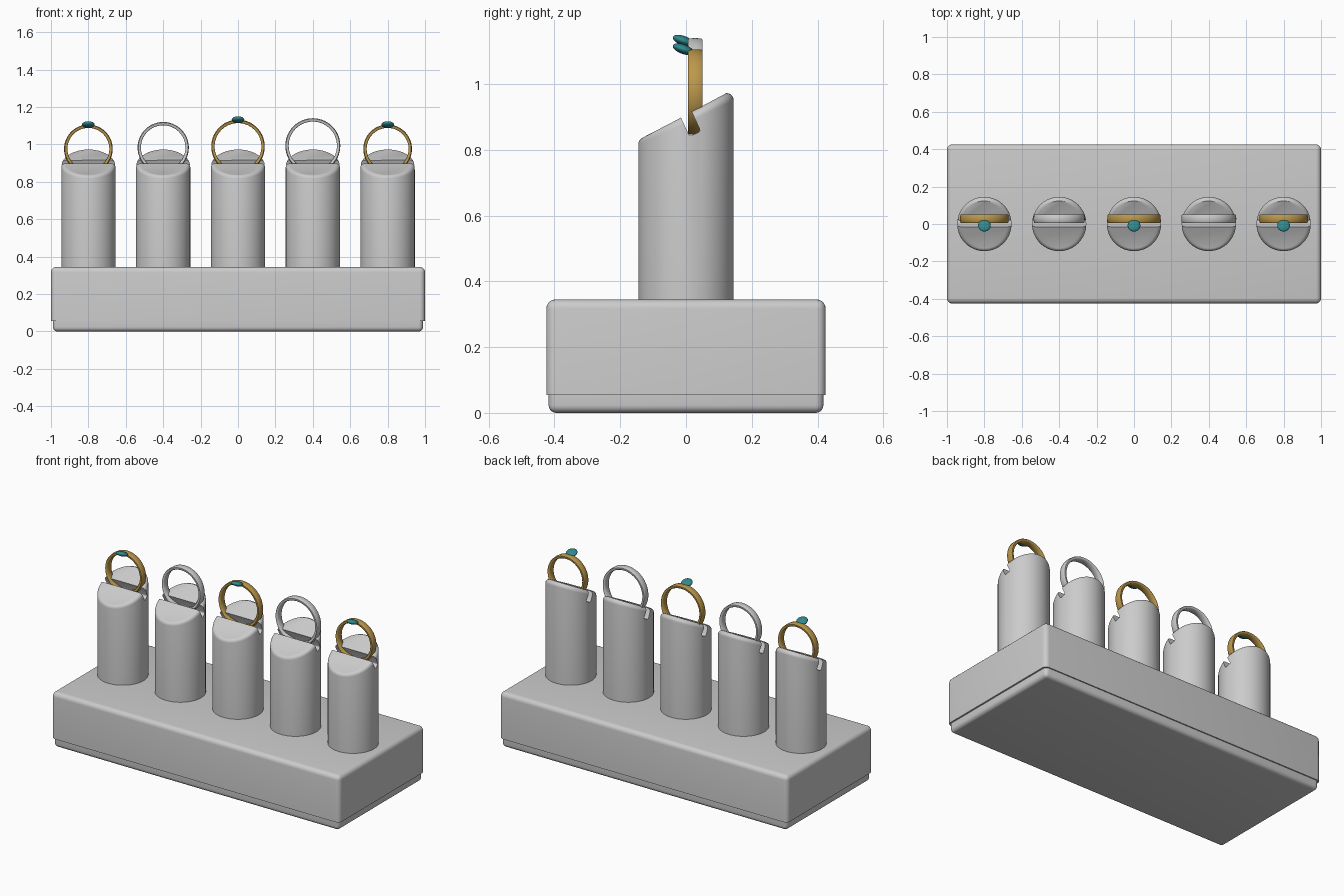
import bpy, bmesh, math
from mathutils import Matrix, Vector

if "Cube" in bpy.data.objects:
    bpy.data.objects.remove(bpy.data.objects["Cube"])


def finish(bm, name, mat=None, loc=(0, 0, 0), angle=35):
    bmesh.ops.recalc_face_normals(bm, faces=bm.faces)
    me = bpy.data.meshes.new(name)
    bm.to_mesh(me)
    bm.free()
    ob = bpy.data.objects.new(name, me)
    ob.location = loc
    bpy.context.collection.objects.link(ob)
    if mat:
        me.materials.append(mat)
    smooth(ob, angle)
    return ob


def smooth(ob, angle=35):
    bpy.ops.object.select_all(action='DESELECT')
    ob.select_set(True)
    bpy.context.view_layer.objects.active = ob
    bpy.ops.object.shade_smooth_by_angle(angle=math.radians(angle))


def material(name, color):
    m = bpy.data.materials.new(name)
    m.diffuse_color = (*color, 1)
    m.use_nodes = True
    m.node_tree.nodes["Principled BSDF"].inputs["Base Color"].default_value = m.diffuse_color
    return m


def block(size, center, radius, keep_sharp_z, name):
    """Box with rounded edges, except the rim at height keep_sharp_z."""
    bm = bmesh.new()
    bmesh.ops.create_cube(bm, size=1, matrix=Matrix.Translation(center) @ Matrix.Diagonal((*size, 1)))
    edges = [e for e in bm.edges if any(abs(v.co.z - keep_sharp_z) > 1e-4 for v in e.verts)]
    bmesh.ops.bevel(bm, geom=edges, offset=radius, segments=5, profile=0.5, affect='EDGES')
    return finish(bm, name)


gold = material("gold", (0.5, 0.31, 0.07))
teal = material("teal", (0.03, 0.25, 0.27))

# Base: main block on a slightly inset foot slab
block((2.0, 0.85, 0.29), (0, 0, 0.20), 0.028, 0.055, "base_block")
block((1.98, 0.836, 0.06), (0, 0, 0.03), 0.024, 0.06, "base_foot")

# Display post: cylinder with slanted, rounded top
R, SLOPE = 0.145, 0.46
bm = bmesh.new()
bmesh.ops.create_cone(bm, cap_ends=True, segments=64, radius1=R, radius2=R, depth=1)
for v in bm.verts:
    v.co.z = 0.33 if v.co.z < 0 else 0.906 + SLOPE * v.co.y
rim = [e for e in bm.edges if all(v.co.z > 0.5 for v in e.verts)]
bmesh.ops.bevel(bm, geom=rim, offset=0.022, segments=5, profile=0.5, affect='EDGES')
post = finish(bm, "post_1", loc=(-0.8, 0, 0))

# Slot cut square to the slanted top
bm = bmesh.new()
slot_m = (Matrix.Translation((-0.8, 0.0015, 0.906)) @ Matrix.Rotation(math.atan(SLOPE), 4, 'X')
          @ Matrix.Diagonal((0.5, 0.037, 0.126, 1)))
bmesh.ops.create_cube(bm, size=1, matrix=Matrix.Identity(4))
low = [e for e in bm.edges if all(v.co.z < 0 for v in e.verts)
       and abs(e.verts[0].co.x - e.verts[1].co.x) > 0.5]
bmesh.ops.transform(bm, matrix=slot_m, verts=bm.verts)
bmesh.ops.bevel(bm, geom=low, offset=0.008, segments=3, profile=0.5, affect='EDGES')
cutter = finish(bm, "slot_cutter")
cutter.hide_render = True
mod = post.modifiers.new("slot", 'BOOLEAN')
mod.operation, mod.solver, mod.object = 'DIFFERENCE', 'EXACT', cutter
bpy.context.view_layer.objects.active = post
bpy.ops.object.modifier_apply(modifier=mod.name)
bpy.data.objects.remove(cutter)
smooth(post)
for i in range(1, 5):
    p = post.copy()
    p.name = f"post_{i + 1}"
    p.location.x = -0.8 + 0.4 * i
    bpy.context.collection.objects.link(p)


def ring(name, x, radius, mat):
    """Flat band with softened edges, standing upright in the slot."""
    w, t, c = 0.022, 0.018, 0.004
    prof = [(-w, -t + c), (-w, -c), (-w + c, -c * 0.3), (0, 0), (w - c, -c * 0.3),
            (w, -c), (w, -t + c), (w - c, -t), (-w + c, -t)]
    bm = bmesh.new()
    n, k = 72, len(prof)
    loops = []
    for i in range(n):
        a = 2 * math.pi * i / n
        loops.append([bm.verts.new(((radius + r) * math.sin(a), y, (radius + r) * math.cos(a)))
                      for y, r in prof])
    for i in range(n):
        p, q = loops[i], loops[(i + 1) % n]
        for j in range(k):
            bm.faces.new((p[j], p[(j + 1) % k], q[(j + 1) % k], q[j]))
    finish(bm, name, mat, (x, 0.028, 0.846 + radius), 50)


def gem(name, x, z):
    """Tilted, flattened oval stone at the front of the ring's crown."""
    bm = bmesh.new()
    bmesh.ops.create_uvsphere(bm, u_segments=32, v_segments=16, radius=1)
    bmesh.ops.transform(bm, verts=bm.verts, matrix=Matrix.Rotation(-0.35, 4, 'X')
                        @ Matrix.Diagonal((0.034, 0.034, 0.0145, 1)))
    finish(bm, name, teal, (x, -0.008, z), 60)


# Rings, alternating gold with a stone and plain silver
for i, radius in enumerate((0.130, 0.137, 0.143, 0.147, 0.130)):
    x = -0.8 + 0.4 * i
    jewelled = i % 2 == 0
    ring(f"ring_{i + 1}", x, radius, gold if jewelled else None)
    if jewelled:
        gem(f"gem_{i + 1}", x, 0.846 + 2 * radius)
